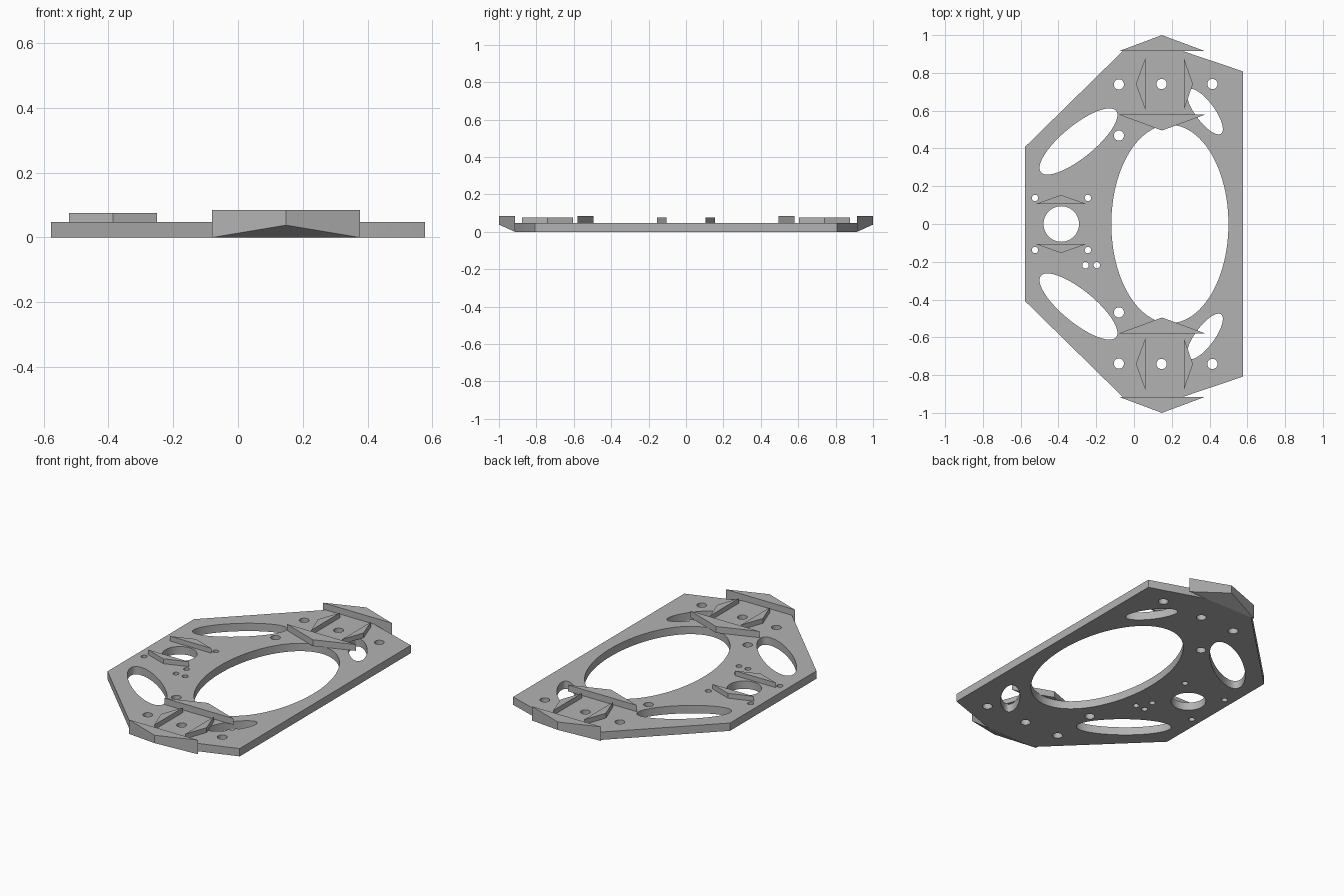
import bpy, bmesh
from math import sin, cos, pi, radians

cube = bpy.data.objects.get("Cube")
if cube:
    bpy.data.objects.remove(cube, do_unlink=True)

grey = bpy.data.materials.new("plain_grey")
grey.use_nodes = True
colour = (0.45, 0.45, 0.45, 1)
grey.diffuse_color = colour
grey.node_tree.nodes["Principled BSDF"].inputs["Base Color"].default_value = colour

PLATE, LOW, HIGH = 0.047, 0.076, 0.085   # top heights


def add_object(name, bm):
    bmesh.ops.recalc_face_normals(bm, faces=bm.faces[:])
    mesh = bpy.data.meshes.new(name)
    bm.to_mesh(mesh)
    bm.free()
    mesh.materials.append(grey)
    obj = bpy.data.objects.new(name, mesh)
    bpy.context.collection.objects.link(obj)
    return obj


def wedge(name, base_a, base_b, apex, z_top, z_base=PLATE, z_apex=PLATE):
    """Triangular block whose underside may rise toward the apex."""
    bm = bmesh.new()
    plan = (base_a, base_b, apex)
    low = [bm.verts.new((*p, z)) for p, z in zip(plan, (z_base, z_base, z_apex))]
    top = [bm.verts.new((*p, z_top)) for p in plan]
    bm.faces.new(low[::-1])
    bm.faces.new(top)
    for i in range(3):
        j = (i + 1) % 3
        bm.faces.new((low[i], low[j], top[j], top[i]))
    return add_object(name, bm)


def ellipse(cx, cy, a, b, angle=0, n=64):
    c, s = cos(radians(angle)), sin(radians(angle))
    ring = [(a * cos(2 * pi * i / n), b * sin(2 * pi * i / n)) for i in range(n)]
    return [(cx + x * c - y * s, cy + x * s + y * c) for x, y in ring]


# Plate outline and its openings
half = [(-0.577, 0.408), (-0.06, 0.915), (0.26, 0.915), (0.577, 0.808)]
loops = [half + [(x, -y) for x, y in reversed(half)],
         ellipse(0.19, 0, 0.31, 0.525, n=96),
         ellipse(-0.385, 0, 0.094, 0.094)]
for s in (1, -1):
    loops.append(ellipse(-0.294, 0.437 * s, 0.257, 0.085, 39.2 * s))
    loops.append(ellipse(0.375, 0.595 * s, 0.145, 0.051, -53.6 * s))
    for x, y in ((-0.08, 0.739), (-0.08, 0.468), (0.146, 0.741), (0.415, 0.741)):
        loops.append(ellipse(x, y * s, 0.027, 0.027, n=32))
    for x in (-0.524, -0.244):
        loops.append(ellipse(x, 0.138 * s, 0.017, 0.017, n=24))
for x in (-0.257, -0.197):
    loops.append(ellipse(x, -0.218, 0.017, 0.017, n=24))

# Filled flat curve, extruded and turned into a mesh
curve = bpy.data.curves.new("plate_profile", "CURVE")
curve.dimensions = "2D"
curve.fill_mode = "BOTH"
curve.extrude = PLATE / 2
for loop in loops:
    spline = curve.splines.new("POLY")
    spline.points.add(len(loop) - 1)
    for point, (x, y) in zip(spline.points, loop):
        point.co = (x, y, 0, 1)
    spline.use_cyclic_u = True
profile = bpy.data.objects.new("plate_profile", curve)
bpy.context.collection.objects.link(profile)
deps = bpy.context.evaluated_depsgraph_get()
filled = bpy.data.meshes.new_from_object(profile.evaluated_get(deps))
bm = bmesh.new()
bm.from_mesh(filled)
bmesh.ops.remove_doubles(bm, verts=bm.verts[:], dist=0.0001)
bmesh.ops.translate(bm, verts=bm.verts[:], vec=(0, 0, PLATE / 2))
for face in bm.faces:
    face.material_index = 0
bpy.data.objects.remove(profile, do_unlink=True)
bpy.data.meshes.remove(filled)
plate = add_object("plate", bm)
bpy.context.view_layer.objects.active = plate
plate.select_set(True)
bpy.ops.object.shade_smooth_by_angle(angle=radians(30))

# Raised wedges, mirrored front to back
for side, s in (("back", 1), ("front", -1)):
    wedge(side + "_end_wall", (-0.08, 0.915 * s), (0.376, 0.915 * s),
          (0.148, s), HIGH, 0, 0.038)
    wedge(side + "_inner_wall", (-0.08, 0.579 * s), (0.376, 0.579 * s),
          (0.148, 0.495 * s), HIGH)
    wedge(side + "_right_clip", (0.06, 0.605 * s), (0.06, 0.878 * s),
          (0.01, 0.741 * s), LOW)
    wedge(side + "_left_clip", (0.264, 0.605 * s), (0.264, 0.878 * s),
          (0.312, 0.741 * s), LOW)
    wedge(side + "_small_rib", (-0.522, 0.105 * s), (-0.25, 0.105 * s),
          (-0.386, 0.154 * s), LOW)
